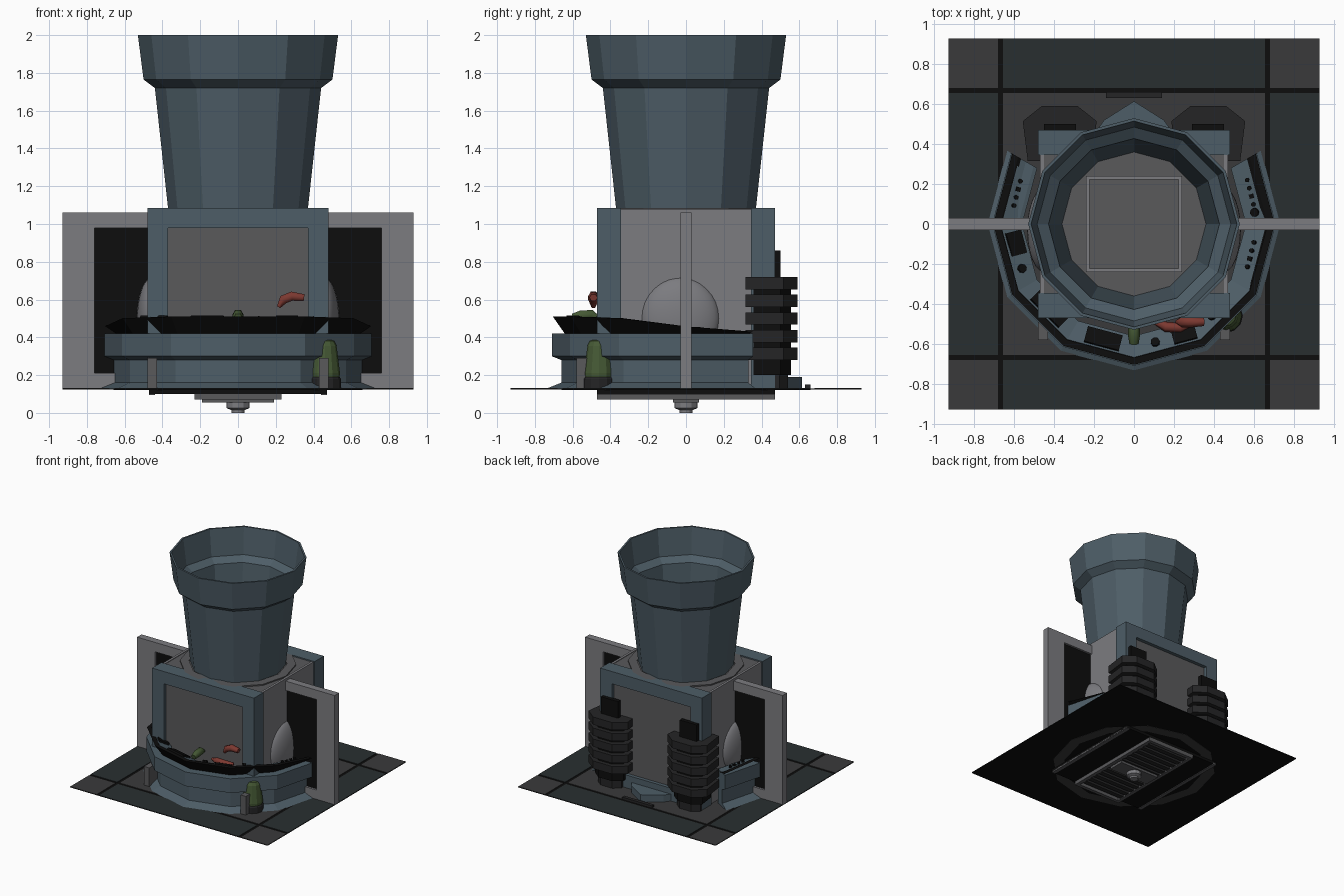
import bpy, bmesh
from math import sin, cos, radians, pi, atan2
from mathutils import Matrix, Vector

if "Cube" in bpy.data.objects:
    bpy.data.objects.remove(bpy.data.objects["Cube"])


def mat(name, r, g, b):
    m = bpy.data.materials.new(name)
    m.diffuse_color = (r, g, b, 1)
    m.use_nodes = True
    m.node_tree.nodes["Principled BSDF"].inputs["Base Color"].default_value = m.diffuse_color
    return m


BLUE = mat("blue_steel", .075, .11, .135)
PALE = mat("pale_grey", .2, .2, .215)
GREY = mat("mid_grey", .1, .1, .105)
STONE = mat("stone_tile", .042, .042, .043)
SLATE = mat("slate_tile", .022, .028, .03)
IRON = mat("iron", .018, .018, .019)
BLACK = mat("black", .004, .004, .004)
GREEN = mat("green", .06, .1, .035)
RED = mat("red", .2, .04, .03)


def make(name, verts, faces, m):
    me = bpy.data.meshes.new(name)
    me.from_pydata(verts, [], faces)
    bm = bmesh.new()
    bm.from_mesh(me)
    bmesh.ops.recalc_face_normals(bm, faces=bm.faces)
    bm.to_mesh(me)
    bm.free()
    me.materials.append(m)
    ob = bpy.data.objects.new(name, me)
    bpy.context.collection.objects.link(ob)
    return ob


def prism(name, pts, z0, z1, m):
    n = len(pts)
    v = [(x, y, z) for z in (z0, z1) for x, y in pts]
    f = [(i, (i + 1) % n, n + (i + 1) % n, n + i) for i in range(n)]
    return make(name, v, f + [tuple(range(n)), tuple(range(n, 2 * n))], m)


def box(name, x0, x1, y0, y1, z0, z1, m):
    return prism(name, [(x0, y0), (x1, y0), (x1, y1), (x0, y1)], z0, z1, m)


def lathe(name, prof, m, n=12, loc=(0, 0), cap=False):
    """Revolve an (r, z) profile around a vertical axis."""
    k = len(prof)
    v = [(loc[0] + r * cos(2 * pi * i / n), loc[1] + r * sin(2 * pi * i / n), z)
         for i in range(n) for r, z in prof]
    f = [(i * k + j, (i + 1) % n * k + j, (i + 1) % n * k + j + 1, i * k + j + 1)
         for i in range(n) for j in range(k - 1)]
    if cap:
        f += [tuple(i * k for i in range(n)), tuple(i * k + k - 1 for i in range(n))]
    return make(name, v, f, m)


def height(y):
    """Console top: level in front, falling towards the back."""
    return .51 if y < -.42 else max(.43, .51 - (y + .42) * .123)


def sweep(name, section, m):
    """Sweep a closed (r, z) section round the front; section takes the top height."""
    v, f = [], []
    for i in range(9):
        a = radians(-210 + 30 * i)
        prof = section(height(.7 * sin(a)))
        v += [(r * cos(a), r * sin(a), z) for r, z in prof]
    k = len(prof)
    for i in range(8):
        f += [(i * k + j, i * k + (j + 1) % k, (i + 1) * k + (j + 1) % k, (i + 1) * k + j)
              for j in range(k)]
    return make(name, v, f + [tuple(range(k)), tuple(range(8 * k, 9 * k))], m)


# Tiled floor
box("floor_grout", -.93, .93, -.93, .93, .124, .128, BLACK)
bands = [(-.93, -.68), (-.655, .655), (.68, .93)]
for i, (x0, x1) in enumerate(bands):
    for j, (y0, y1) in enumerate(bands):
        box("floor_tile", x0, x1, y0, y1, .126, .131, SLATE if (i + j) % 2 else STONE)
lathe("floor_ring_below", [(.57, .122), (.66, .122), (.66, .126), (.57, .126)], STONE)

# Underside hatch with grille and central knob
box("hatch_plate", -.47, .47, -.47, .47, .1, .125, BLACK)
for s in (-1, 1):
    box("hatch_rail", s * .2, s * .23, -.47, .47, .07, .1, GREY)
    box("hatch_end", -.23, .23, s * .44, s * .47, .07, .1, GREY)
    box("hatch_side_trim", s * .44, s * .47, -.47, .47, .095, .11, GREY)
for i in range(13):
    y = -.39 + i * .065
    box("hatch_slat", -.2, .2, y - .02, y + .02, .075, .1, IRON)
box("knob_plate", -.19, .19, -.07, .07, .055, .08, GREY)
lathe("knob", [(.06, .06), (.06, .025), (.035, .015), (.035, 0)], PALE, 12, cap=True)

# Booth body
box("booth_core", -.46, .46, -.42, .42, .13, 1.075, GREY)
lathe("booth_collar", [(.45, 1.07), (.45, 1.085), (.38, 1.085), (.38, 1.07)], GREY)
for s in (-1, 1):
    box("booth_side_wall", s * .45, s * .47, -.35, .35, .13, 1.08, PALE)
    y0, y1 = s * .345, s * .47
    for t in (-1, 1):
        box("window_post", t * .37, t * .48, y0, y1, .13, 1.085, BLUE)
    box("window_header", -.37, .37, y0, y1, .98, 1.085, BLUE)
    box("window_sill", -.37, .37, y0, y1, .13, .24, BLUE)
    box("window_pane", -.37, .37, s * .41, s * .44, .24, .98, GREY)
prism("back_step", [(-.2, .45), (.2, .45), (.15, .52), (0, .615), (-.15, .52)], .13, .19, BLUE)
box("back_bar", -.14, .14, .63, .66, .13, .15, IRON)

# Chimney bucket with thin walls and a floor
lathe("bucket", [(.0, 1.08), (.37, 1.08), (.44, 1.72), (.5, 1.765), (.53, 2.0),
                 (.515, 2.0), (.485, 1.775), (.428, 1.735), (.36, 1.09)], BLUE)
lathe("bucket_floor", [(.365, 1.085), (.365, 1.095)], GREY, cap=True)
for s in (-1, 1):
    box("floor_frame_side", s * .222, s * .24, -.24, .24, 1.09, 1.103, PALE)
    box("floor_frame_end", -.24, .24, s * .222, s * .24, 1.09, 1.103, PALE)

for s in (-1, 1):
    # Side wings with black panes
    box("wing_post", s * .76, s * .93, -.03, .03, .13, 1.06, PALE)
    box("wing_top", s * .46, s * .76, -.03, .03, .98, 1.06, PALE)
    box("wing_foot", s * .46, s * .76, -.03, .03, .13, .21, PALE)
    box("wing_pane", s * .46, s * .76, -.012, .012, .21, .98, BLACK)
    # Side domes
    bpy.ops.mesh.primitive_uv_sphere_add(segments=24, ring_count=16, location=(s * .45, -.03, .5))
    dome = bpy.context.object
    dome.name = "side_dome"
    dome.scale = (.085, .21, .22)
    dome.data.materials.append(PALE)
    bpy.ops.object.shade_smooth_by_angle()

    # Finned heaters at the back
    def outline(k):
        base = [(-.16, -.14), (.16, -.14), (.185, .06), (.09, .135), (-.09, .135), (-.185, .06)]
        return [(s * .372 + x * k, .455 + y * k + .01 * (1 - k)) for x, y in base]
    for i in range(5):
        z = .28 + i * .0935
        prism("heater_fin", outline(1), z, z + .065, IRON)
    prism("heater_core", outline(.72), .2, .7, BLACK)
    prism("heater_foot", outline(.6), .13, .21, IRON)
    box("heater_flue", s * .29, s * .45, .465, .5, .65, .86, BLACK)
    box("console_rib", s * .43, s * .48, -.58, -.45, .13, .29, GREY)

# Wrap-around console
sweep("console_body", lambda h: [(.58, .13), (.735, .13), (.66, .16), (.66, .28),
                                 (.71, .3), (.71, .42), (.58, .42)], BLUE)
sweep("console_guard", lambda h: [(.635, .41), (.705, h), (.67, h), (.61, .41)], BLACK)
sweep("console_desk", lambda h: [(.67, h - .003), (.56, max(h - .05, .41)),
                                 (.56, .38), (.62, .38)], BLUE)


def on_desk(name, ang, rad, tan, w, d, m, knob=False):
    """Lay a plate or round knob on the sloping desk."""
    a = radians(ang)
    p = Vector((rad * cos(a) - tan * sin(a), rad * sin(a) + tan * cos(a), 0))
    h = height(p.y * 1.06)
    low = max(h - .05, .41)
    p.z = low + (h - low) * min(1, max(0, (rad - .541) / .106)) + .004
    if knob:
        ob = lathe(name, [(w / 2, -.006), (w / 2, .012)], m, 8, cap=True)
    else:
        ob = box(name, -d / 2, d / 2, -w / 2, w / 2, -.006, .008, m)
    ob.matrix_world = (Matrix.Translation(p) @ Matrix.Rotation(a, 4, 'Z')
                       @ Matrix.Rotation(-atan2(h - low, .106), 4, 'Y'))


# Desk screens and buttons
for ang, tan, w in ((-105, 0, .18), (-75, .1, .12), (-165, -.06, .12), (-135, 0, .2)):
    on_desk("desk_screen", ang, .595, tan, w, .085, BLACK)
for ang in (-195, 15, -15):
    for i in range(4):
        on_desk("desk_button", ang, .605, -.06 + i * .042, .022, .022, BLACK, i != 1)
for ang, tan in ((-165, .07), (-45, -.05), (-75, -.05), (15, -.1)):
    on_desk("desk_knob", ang, .6, tan, .045, 0, BLACK, True)

# Green canister on the floor
lathe("canister_base", [(.085, .13), (.085, .18), (.078, .19)], IRON, 12, (.46, -.46), True)
lathe("canister", [(.078, .19), (.08, .21), (.062, .355), (.05, .38), (.03, .39)],
      GREEN, 12, (.46, -.46), True)


def tube(name, pts, r, m):
    """Low-poly curved tube tapering to its ends."""
    cu = bpy.data.curves.new(name, 'CURVE')
    cu.dimensions = '3D'
    cu.bevel_depth, cu.bevel_resolution, cu.use_fill_caps = r, 1, True
    sp = cu.splines.new('POLY')
    sp.points.add(len(pts) - 1)
    for i, p in enumerate(pts):
        sp.points[i].co = (*p, 1)
        sp.points[i].radius = .4 if i == 0 else (.75 if i == len(pts) - 1 else 1)
    cu.materials.append(m)
    ob = bpy.data.objects.new(name, cu)
    bpy.context.collection.objects.link(ob)
    bpy.ops.object.select_all(action='DESELECT')
    ob.select_set(True)
    bpy.context.view_layer.objects.active = ob
    bpy.ops.object.convert(target='MESH')


# Peppers and a green pod on the desk
tube("red_pepper_upper", [(.215, -.49, .56), (.24, -.49, .6), (.285, -.49, .618), (.35, -.49, .61)], .028, RED)
tube("red_pepper_lower", [(.1, -.49, .475), (.16, -.515, .485), (.23, -.52, .485), (.3, -.49, .475)], .026, RED)
tube("green_pod", [(0, -.46, .5), (0, -.5, .52), (0, -.56, .515), (0, -.6, .505)], .03, GREEN)
